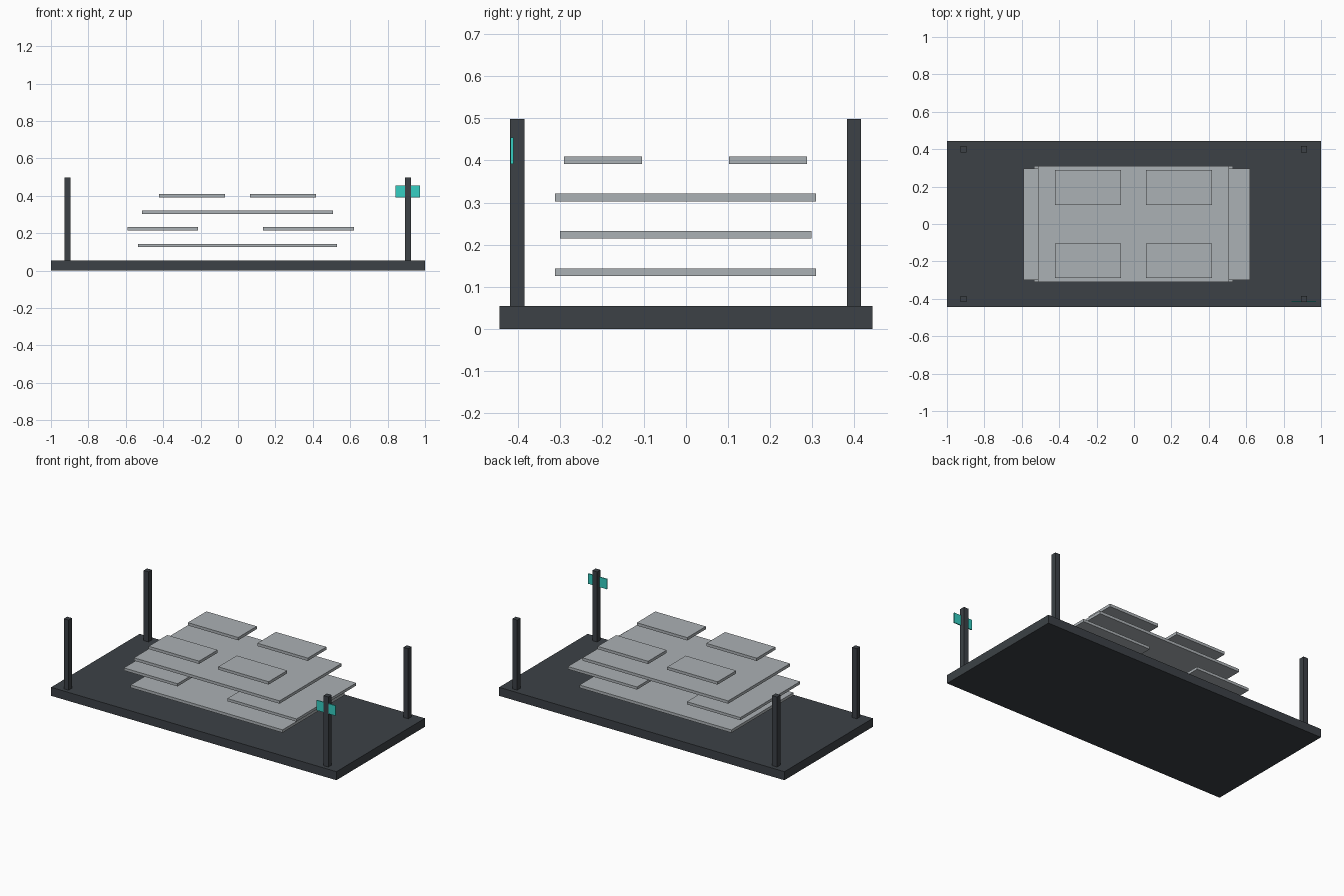
import bpy

if "Cube" in bpy.data.objects:
    bpy.data.objects.remove(bpy.data.objects["Cube"])


def material(name, rgb):
    m = bpy.data.materials.new(name)
    m.diffuse_color = (*rgb, 1.0)
    m.use_nodes = True
    m.node_tree.nodes["Principled BSDF"].inputs["Base Color"].default_value = m.diffuse_color
    return m


DARK = material("dark_slate", (0.045, 0.053, 0.061))
GREY = material("light_grey", (0.41, 0.44, 0.46))
TEAL = material("teal", (0.035, 0.62, 0.54))


def box(name, x, y, z, mat):
    """Box from (min, max) ranges on each axis."""
    bpy.ops.mesh.primitive_cube_add(size=1)
    ob = bpy.context.object
    ob.name = name
    for v in ob.data.vertices:
        v.co = [r[0] if c < 0 else r[1] for c, r in zip(v.co, (x, y, z))]
    ob.data.materials.append(mat)
    return ob


# Base plate
box("base_plate", (-1, 1), (-0.443, 0.443), (0, 0.054), DARK)

# Corner posts
W = 0.0168
for side, px in (("left", -0.912), ("right", 0.909)):
    for end, py in (("front", -0.401), ("back", 0.399)):
        box(f"{end}_{side}_post", (px - W, px + W), (py - W, py + W), (0.054, 0.498), DARK)

# Small tag let into the front right post
box("post_tag", (0.843, 0.974), (-0.4168, -0.4105), (0.391, 0.455), TEAL)

# Floating slabs, lowest level upward
box("lower_slab", (-0.535, 0.53), (-0.311, 0.309), (0.125, 0.143), GREY)
for side, xr in (("left", (-0.59, -0.214)), ("right", (0.135, 0.62))):
    box(f"{side}_middle_slab", xr, (-0.30, 0.298), (0.215, 0.232), GREY)
box("upper_slab", (-0.512, 0.509), (-0.311, 0.309), (0.303, 0.321), GREY)
for side, xr in (("left", (-0.423, -0.07)), ("right", (0.064, 0.418))):
    for end, yr in (("front", (-0.29, -0.104)), ("back", (0.102, 0.288))):
        box(f"{end}_{side}_top_slab", xr, yr, (0.392, 0.41), GREY)
